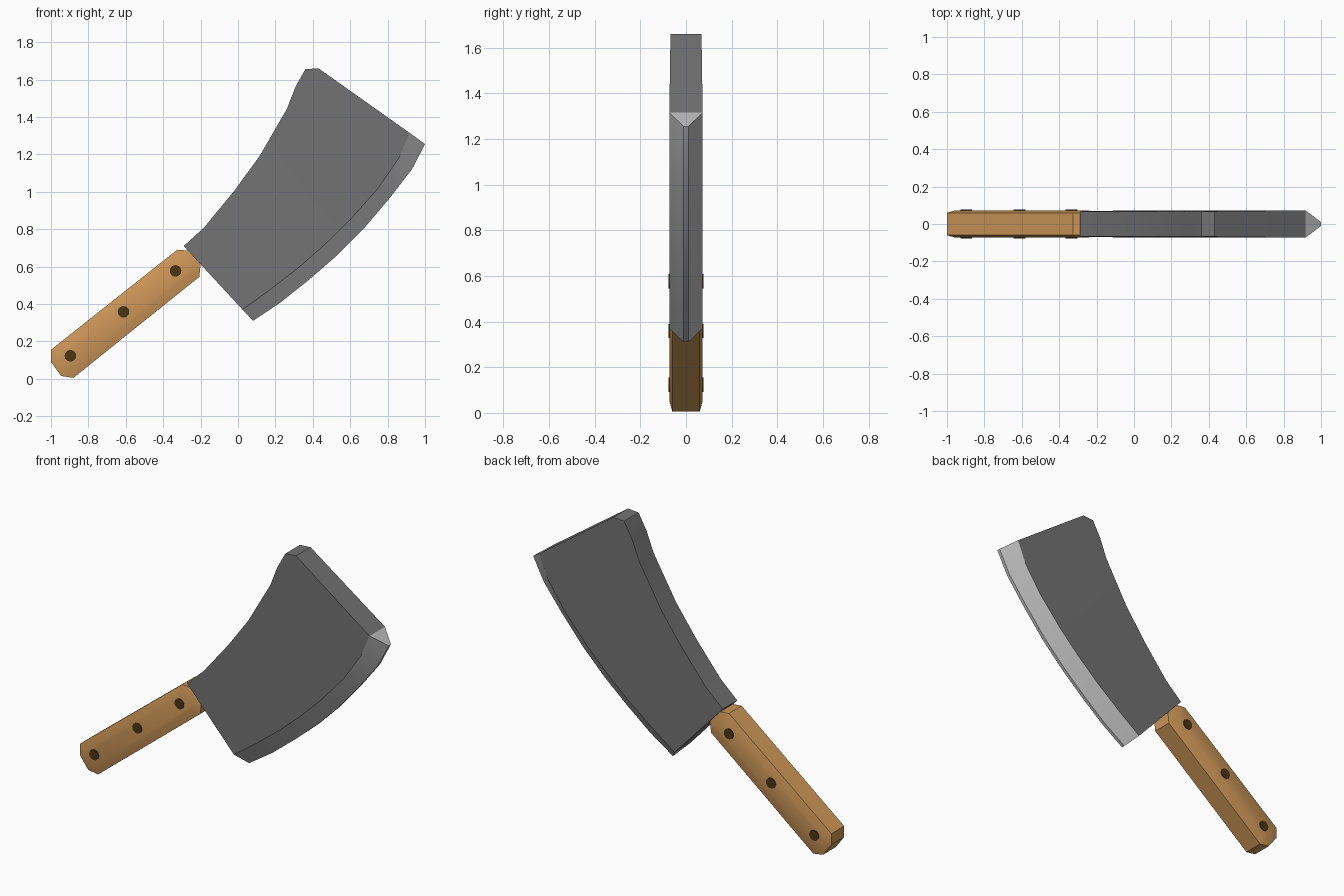
import bpy, bmesh
from mathutils import Matrix, Vector

if "Cube" in bpy.data.objects:
    bpy.data.objects.remove(bpy.data.objects["Cube"])


def material(name, rgb):
    m = bpy.data.materials.new(name)
    m.diffuse_color = (*rgb, 1)
    m.use_nodes = True
    m.node_tree.nodes["Principled BSDF"].inputs["Base Color"].default_value = m.diffuse_color
    return m


def finish(bm, name, mats):
    bmesh.ops.recalc_face_normals(bm, faces=bm.faces)
    mesh = bpy.data.meshes.new(name)
    bm.to_mesh(mesh)
    bm.free()
    obj = bpy.data.objects.new(name, mesh)
    bpy.context.collection.objects.link(obj)
    for m in mats:
        mesh.materials.append(m)
    bpy.ops.object.select_all(action='DESELECT')
    obj.select_set(True)
    bpy.context.view_layer.objects.active = obj
    bpy.ops.object.shade_smooth_by_angle()
    return obj


steel = material("steel", (0.17, 0.17, 0.17))
ground_steel = material("ground_steel", (0.5, 0.5, 0.5))
wood = material("wood", (0.62, 0.31, 0.1))
dark_brass = material("dark_brass", (0.07, 0.035, 0.006))

# Blade: matching spine, bevel and cutting edge lines, lofted heel to tip
spine = [(-.29, .71), (-.18, .81), (-.02, 1.005), (.115, 1.19),
         (.26, 1.44), (.307, 1.56), (.36, 1.655), (.43, 1.66)]
bevel = [(.024, .37), (.17, .475), (.33, .6), (.47, .723),
         (.6, .85), (.75, 1.02), (.86, 1.18), (.917, 1.315)]
edge = [(.08, .31), (.23, .41), (.38, .53), (.53, .66),
        (.67, .8), (.81, .965), (.93, 1.12), (1, 1.255)]
bm = bmesh.new()
rings = []
for s, b, e in zip(spine, bevel, edge):
    section = [(s, -.068), (b, -.073), (e, -.01), (e, .01), (b, .073), (s, .068)]
    rings.append([bm.verts.new((p[0], y, p[1])) for p, y in section])
for r, q in zip(rings, rings[1:]):
    for i in range(6):
        j = (i + 1) % 6
        f = bm.faces.new((r[i], r[j], q[j], q[i]))
        f.material_index = int(i in (1, 2, 3))
for r in (rings[0], rings[-1]):
    bm.faces.new((r[0], r[1], r[4], r[5]))
    bm.faces.new((r[1], r[2], r[3], r[4])).material_index = 1
finish(bm, "blade", [steel, ground_steel])

# Handle: eight-sided outline with chamfered, raised cheeks
outline = [(-1, .155), (-1, .09), (-.945, .015), (-.88, .005),
           (-.207, .545), (-.2, .61), (-.265, .685), (-.325, .69)]
bm = bmesh.new()
front = [bm.verts.new((x, -.06, z)) for x, z in outline]
back = [bm.verts.new((x, .06, z)) for x, z in outline]
cheeks = [bm.faces.new(front), bm.faces.new(back)]
for i in range(8):
    j = (i + 1) % 8
    bm.faces.new((front[i], front[j], back[j], back[i]))
bmesh.ops.recalc_face_normals(bm, faces=bm.faces)
bmesh.ops.inset_individual(bm, faces=cheeks, thickness=.05, depth=.013)
finish(bm, "handle", [wood])

# Rivets through the handle
for n, (x, z) in enumerate([(-.334, .577), (-.612, .358), (-.896, .123)], 1):
    bm = bmesh.new()
    bmesh.ops.create_cone(bm, cap_ends=True, segments=16, radius1=.031,
                          radius2=.031, depth=.154,
                          matrix=Matrix.Translation(Vector((x, 0, z)))
                          @ Matrix.Rotation(1.5707963, 4, 'X'))
    finish(bm, f"rivet_{n}", [dark_brass])
